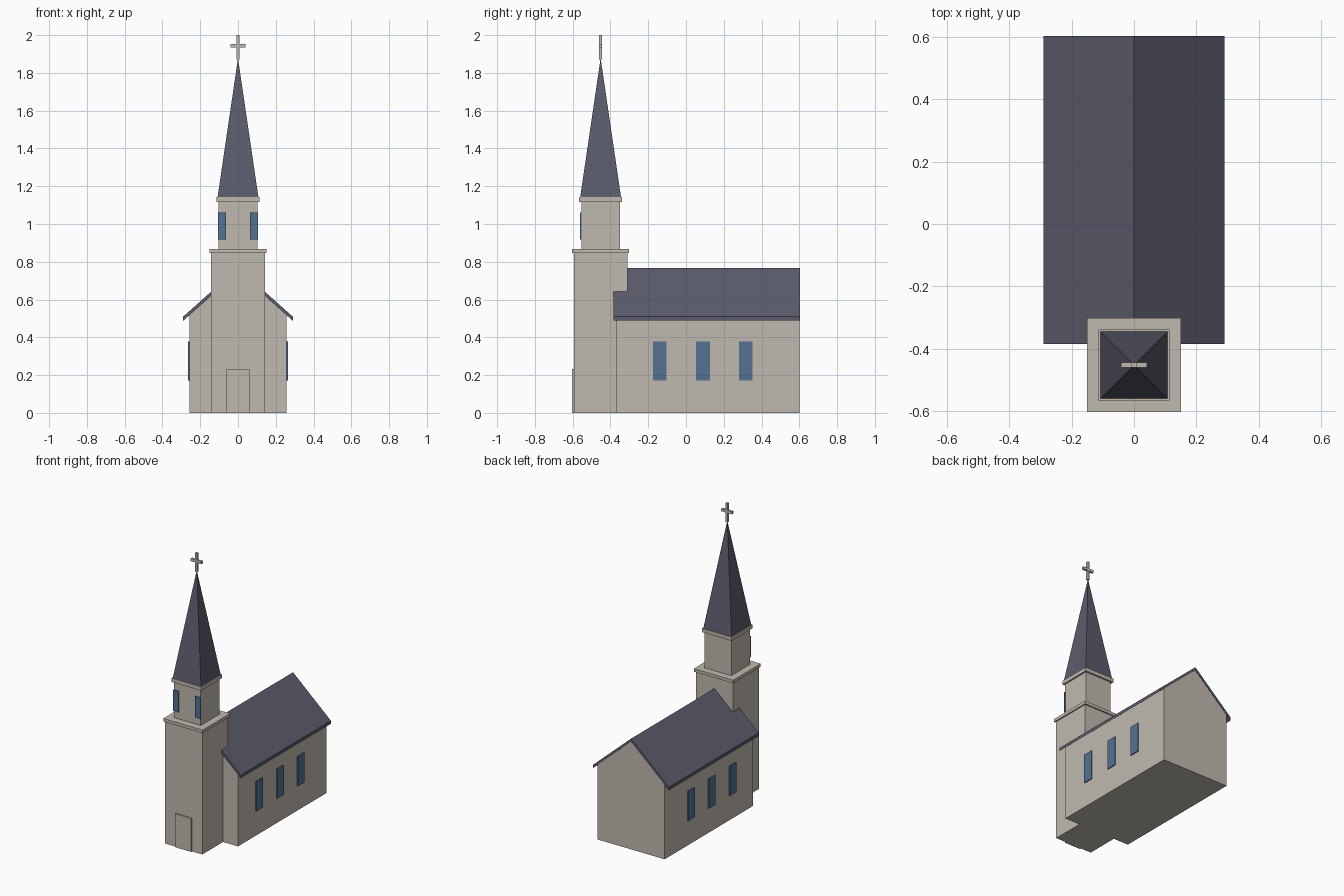
import bpy, bmesh

if "Cube" in bpy.data.objects:
    bpy.data.objects.remove(bpy.data.objects["Cube"])

def material(name, rgb):
    m = bpy.data.materials.new(name)
    m.diffuse_color = (*rgb, 1)
    m.use_nodes = True
    m.node_tree.nodes["Principled BSDF"].inputs["Base Color"].default_value = m.diffuse_color
    return m

STONE = material("pale stone", (0.53, 0.49, 0.43))
SLATE = material("slate roof", (0.105, 0.108, 0.148))
GLASS = material("blue glass", (0.09, 0.165, 0.29))
TY = -0.452  # tower centre along y

def finish(name, bm, mat):
    bmesh.ops.recalc_face_normals(bm, faces=bm.faces[:])
    me = bpy.data.meshes.new(name)
    bm.to_mesh(me)
    bm.free()
    me.materials.append(mat)
    ob = bpy.data.objects.new(name, me)
    bpy.context.collection.objects.link(ob)
    return ob

def box(name, x, y, z, mat):
    """Box from (min, max) pairs on each axis."""
    bm = bmesh.new()
    bmesh.ops.create_cube(bm, size=1)
    for v in bm.verts:
        v.co = [r[0] if c < 0 else r[1] for c, r in zip(v.co, (x, y, z))]
    return finish(name, bm, mat)

def square(name, r, z0, z1, mat):
    """Square block centred on the tower axis."""
    return box(name, (-r, r), (TY - r, TY + r), (z0, z1), mat)

def extrude_y(name, profile, y0, y1, mat):
    """Extrude an (x, z) profile along y."""
    bm = bmesh.new()
    f = bm.faces.new([bm.verts.new((x, y0, z)) for x, z in profile])
    ext = bmesh.ops.extrude_face_region(bm, geom=[f])["geom"]
    for v in ext:
        if isinstance(v, bmesh.types.BMVert):
            v.co.y = y1
    return finish(name, bm, mat)

# Nave walls with gables
W, RIDGE, THICK, SLOPE = 0.257, 0.768, 0.022, 0.89
eave = RIDGE - THICK - W * SLOPE
extrude_y("nave_walls", [(-W, 0), (W, 0), (W, eave), (0, RIDGE - THICK), (-W, eave)],
          -0.367, 0.601, STONE)

# Pitched roof
R = 0.29
drop = RIDGE - R * SLOPE
extrude_y("nave_roof", [(-R, drop), (0, RIDGE), (R, drop), (R, drop - THICK),
                        (0, RIDGE - THICK), (-R, drop - THICK)], -0.384, 0.603, SLATE)

# Nave windows, three on each side
for side, s in (("right", 1), ("left", -1)):
    for i, y in enumerate((-0.14, 0.09, 0.316)):
        box(f"nave_window_{side}_{i + 1}", sorted((s * 0.255, s * 0.264)),
            (y - 0.036, y + 0.036), (0.172, 0.377), GLASS)

# Tower, belfry and their cornices
square("tower", 0.142, 0, 0.847, STONE)
square("tower_cornice", 0.151, 0.847, 0.868, STONE)
square("belfry", 0.102, 0.868, 1.117, STONE)
square("belfry_cornice", 0.114, 1.117, 1.143, STONE)

# Belfry windows at the front corners
for side, s in (("right", 1), ("left", -1)):
    box(f"belfry_window_{side}", sorted((s * 0.063, s * 0.105)),
        (TY - 0.11, TY - 0.101), (0.917, 1.062), GLASS)

# Door
box("door", (-0.062, 0.062), (-0.603, -0.593), (0, 0.232), STONE)

# Spire
bm = bmesh.new()
r = 0.108
base = [bm.verts.new((x, TY + y, 1.143)) for x, y in ((-r, -r), (r, -r), (r, r), (-r, r))]
tip = bm.verts.new((0, TY, 1.878))
bm.faces.new(base)
for i in range(4):
    bm.faces.new((base[i], base[(i + 1) % 4], tip))
finish("spire", bm, SLATE)

# Cross
square("cross_post", 0.008, 1.87, 2.0, STONE)
box("cross_arm", (-0.041, 0.041), (TY - 0.008, TY + 0.008), (1.934, 1.952), STONE)
